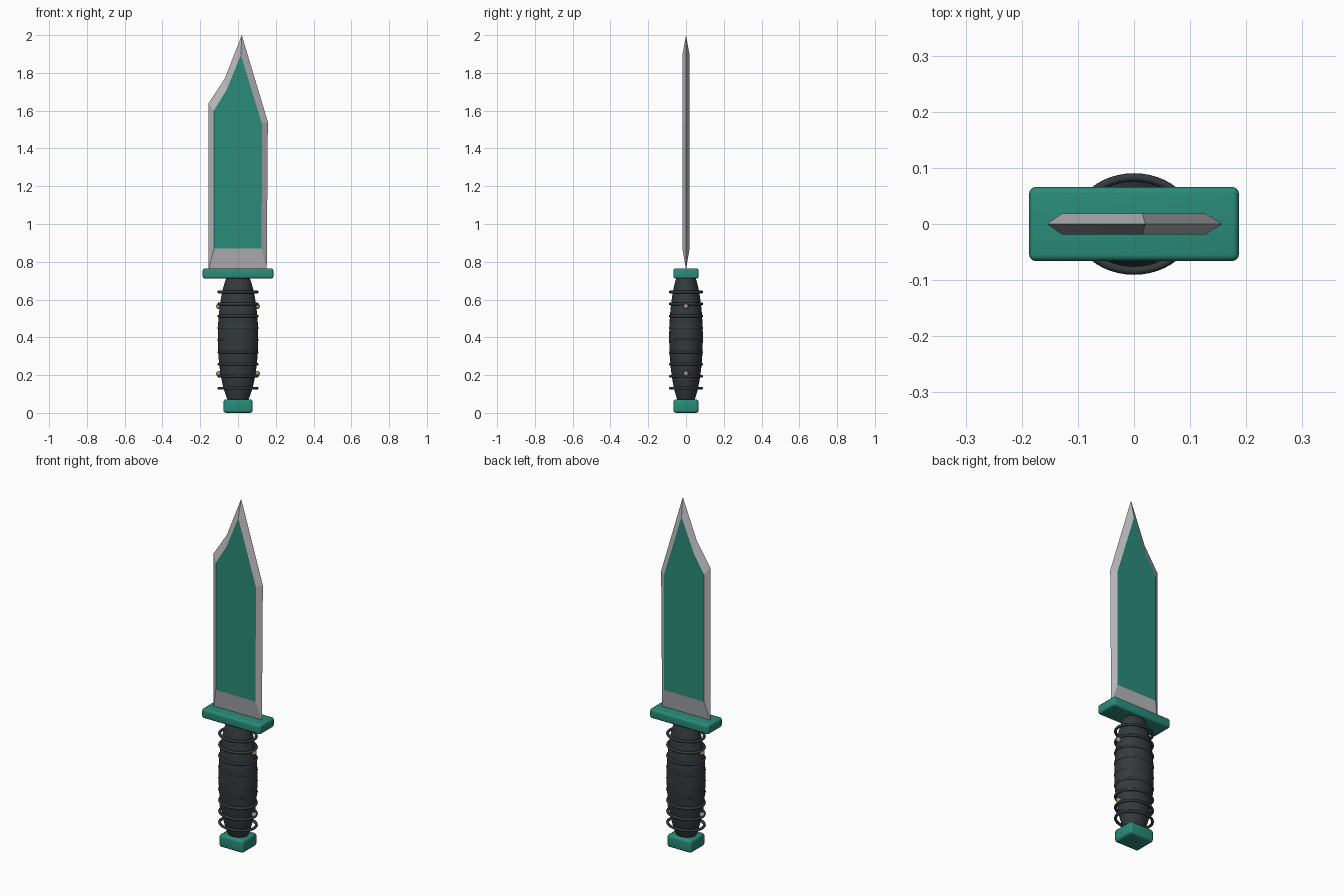
import bpy, bmesh, math

if "Cube" in bpy.data.objects:
    bpy.data.objects.remove(bpy.data.objects["Cube"])


def material(name, rgb):
    m = bpy.data.materials.new(name)
    m.diffuse_color = (*rgb, 1)
    m.use_nodes = True
    m.node_tree.nodes["Principled BSDF"].inputs["Base Color"].default_value = m.diffuse_color
    return m


GREEN = material("green", (0.023, 0.26, 0.19))
STEEL = material("steel", (0.48, 0.48, 0.50))
BLACK = material("grip_black", (0.035, 0.042, 0.047))
BRASS = material("brass", (0.38, 0.31, 0.16))


def finish(bm, name, *mats, smooth=True):
    bmesh.ops.recalc_face_normals(bm, faces=bm.faces)
    mesh = bpy.data.meshes.new(name)
    bm.to_mesh(mesh)
    bm.free()
    for m in mats:
        mesh.materials.append(m)
    ob = bpy.data.objects.new(name, mesh)
    bpy.context.collection.objects.link(ob)
    if smooth:
        bpy.context.view_layer.objects.active = ob
        ob.select_set(True)
        bpy.ops.object.shade_smooth_by_angle(angle=math.radians(40))
        ob.select_set(False)
    return ob


def rounded_block(name, size, z, bevel):
    bm = bmesh.new()
    bmesh.ops.create_cube(bm, size=1)
    bmesh.ops.scale(bm, vec=size, verts=bm.verts)
    bmesh.ops.translate(bm, vec=(0, 0, z), verts=bm.verts)
    bmesh.ops.bevel(bm, geom=bm.edges[:], offset=bevel, segments=4,
                    profile=0.5, affect='EDGES')
    return finish(bm, name, GREEN)


def loft(bm, rings, closed=False):
    """Join successive loops of vertices with quads."""
    n = len(rings[0])
    pairs = list(zip(rings, rings[1:] + rings[:1])) if closed else list(zip(rings, rings[1:]))
    for a, b in pairs:
        for i in range(n):
            j = (i + 1) % n
            bm.faces.new((a[i], a[j], b[j], b[i]))


# Blade: sharp outline in the middle plane, bevelled to a coloured flat on each side
edge = [(-0.155, 0.76), (0.152, 0.76), (0.158, 1.54), (0.02, 2.0), (-0.07, 1.77), (-0.155, 1.64)]
flat = [(-0.128, 0.87), (0.125, 0.87), (0.127, 1.53), (0.015, 1.895), (-0.06, 1.71), (-0.128, 1.60)]
bm = bmesh.new()
rim = [bm.verts.new((x, 0, z)) for x, z in edge]
for y in (-0.019, 0.019):
    panel = [bm.verts.new((x, y, z)) for x, z in flat]
    loft(bm, [rim, panel])
    bm.faces.new(panel).material_index = 1
finish(bm, "blade", STEEL, GREEN, smooth=False)

# Guard and pommel
rounded_block("guard", (0.374, 0.132, 0.054), 0.738, 0.012)
rounded_block("pommel", (0.154, 0.132, 0.072), 0.036, 0.014)

# Grip: barrel with an oval section
bm = bmesh.new()
rings = []
for k in range(25):
    z = 0.05 + 0.68 * k / 24
    s = math.sqrt(1 - ((z - 0.40) / 0.385) ** 2)
    rings.append([bm.verts.new((0.107 * s * math.cos(a), 0.089 * s * math.sin(a), z))
                  for a in (math.tau * i / 48 for i in range(48))])
loft(bm, rings)
bm.faces.new(rings[0])
bm.faces.new(rings[-1])
finish(bm, "grip", BLACK)

# Grip rings: equal oval hoops, the middle ones nearly sunk into the barrel
TUBE = 0.0075
for k in range(9):
    z = 0.13 + k * 0.0638
    bm = bmesh.new()
    loops = []
    for i in range(48):
        a = math.tau * i / 48
        loops.append([bm.verts.new(((0.1015 + TUBE * math.cos(t)) * math.cos(a),
                                    (0.083 + TUBE * math.cos(t)) * math.sin(a),
                                    z + TUBE * math.sin(t)))
                      for t in (math.tau * j / 10 for j in range(10))])
    loft(bm, loops, closed=True)
    finish(bm, f"grip_ring_{k + 1}", BLACK)

# Brass studs on both sides of the grip
for side, sx in (("left", -1), ("right", 1)):
    for level, z in (("lower", 0.208), ("upper", 0.564)):
        bm = bmesh.new()
        bmesh.ops.create_uvsphere(bm, u_segments=16, v_segments=10, radius=0.014)
        bmesh.ops.translate(bm, vec=(sx * 0.102, 0, z), verts=bm.verts)
        finish(bm, f"{side}_{level}_stud", BRASS)
